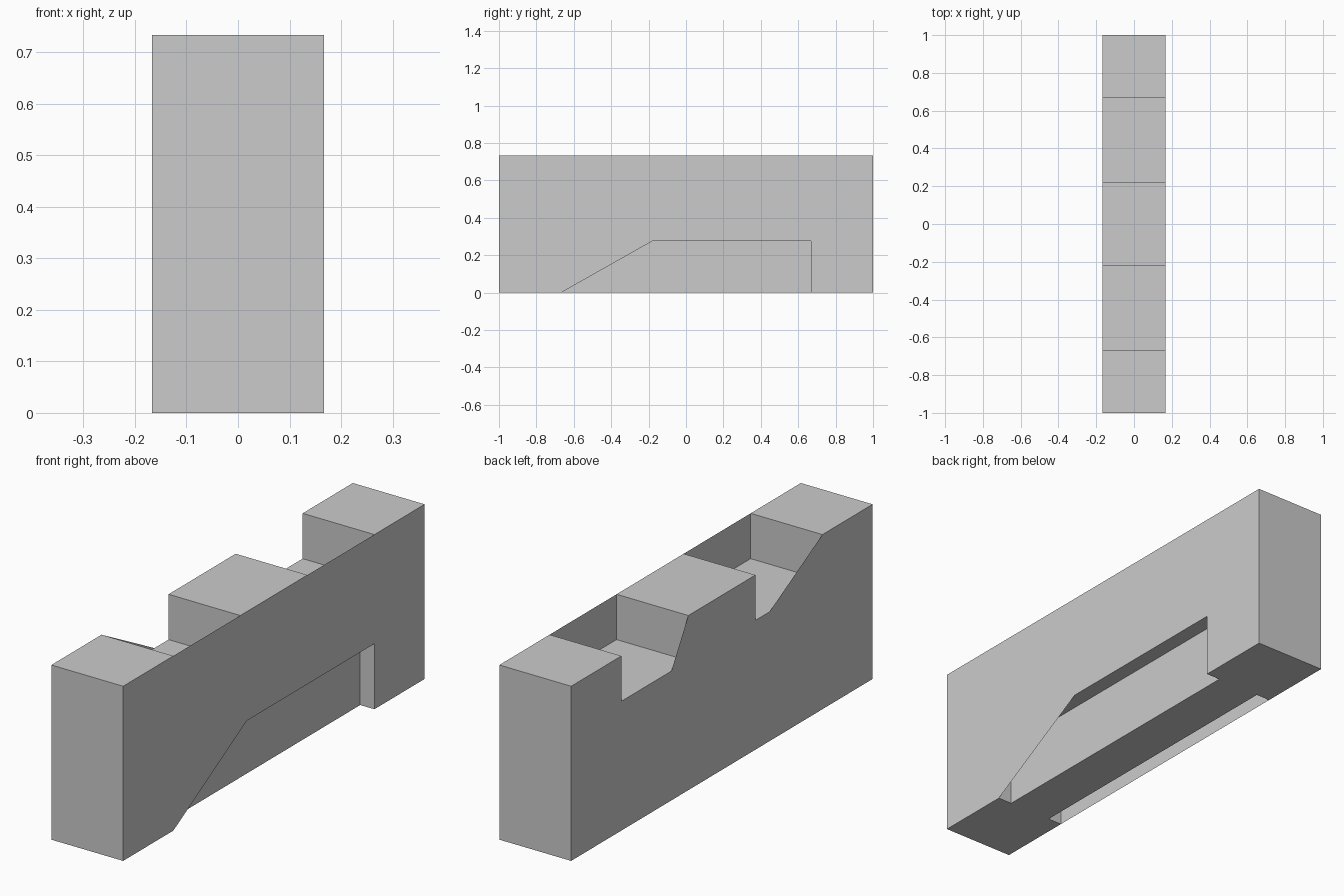
import bpy, bmesh

if "Cube" in bpy.data.objects:
    bpy.data.objects.remove(bpy.data.objects["Cube"])

W, TOP = 0.1667, 0.7333        # half width, height
FLOOR, CEIL = 0.543, 0.275     # notch floor, side recess ceiling
A, B = 0.667, 0.2226           # outer and inner notch limits in y
DEPTH = 0.066                  # side recess depth


def profile(name, pts, x0, x1=None):
    """Polygon in the y-z plane at x0, extruded to x1 when given."""
    bm = bmesh.new()
    face = bm.faces.new([bm.verts.new((x0, y, z)) for y, z in pts])
    if x1 is not None:
        ext = bmesh.ops.extrude_face_region(bm, geom=[face])
        moved = [v for v in ext["geom"] if isinstance(v, bmesh.types.BMVert)]
        bmesh.ops.translate(bm, verts=moved, vec=(x1 - x0, 0, 0))
        bmesh.ops.recalc_face_normals(bm, faces=bm.faces)
    else:
        face.normal_update()
        if face.normal.x * x0 < 0:
            face.normal_flip()
    mesh = bpy.data.meshes.new(name)
    bm.to_mesh(mesh)
    bm.free()
    obj = bpy.data.objects.new(name, mesh)
    bpy.context.collection.objects.link(obj)
    return obj


def rect(y0, y1, z0, z1):
    return [(y0, z0), (y1, z0), (y1, z1), (y0, z1)]


# Core block with two square notches in the top
core = profile("core_block", [
    (-1, 0), (1, 0), (1, TOP), (A, TOP), (A, FLOOR), (B, FLOOR), (B, TOP),
    (-B, TOP), (-B, FLOOR), (-A, FLOOR), (-A, TOP), (-1, TOP)], -W, W)

# Recess along the bottom of both sides
for side, s in (("left", -1), ("right", 1)):
    cutter = profile(side + "_recess_cutter", rect(-A, A, -0.1, CEIL),
                     s * (W - DEPTH), s * (W + 0.1))
    cutter.hide_render = True
    cutter.hide_set(True)
    mod = core.modifiers.new(side + "_recess", 'BOOLEAN')
    mod.operation, mod.solver, mod.object = 'DIFFERENCE', 'EXACT', cutter

# Thin skins on the right: both notches closed, recess partly covered
profile("right_back_notch_skin", rect(B, A, FLOOR, TOP), W)
profile("right_front_notch_skin", rect(-A, -B, FLOOR, TOP), W)
profile("right_recess_skin", [(-A, 0), (-0.18, CEIL), (-A, CEIL)], W)

# Thin skins on the left: recess closed, notches partly covered by slopes
profile("left_recess_skin", rect(-A, A, 0, CEIL), -W)
profile("left_back_notch_skin", [(B, FLOOR), (0.335, FLOOR), (B, TOP)], -W)
profile("left_front_notch_skin", [(-A, FLOOR), (-0.316, FLOOR), (-A, TOP)], -W)
